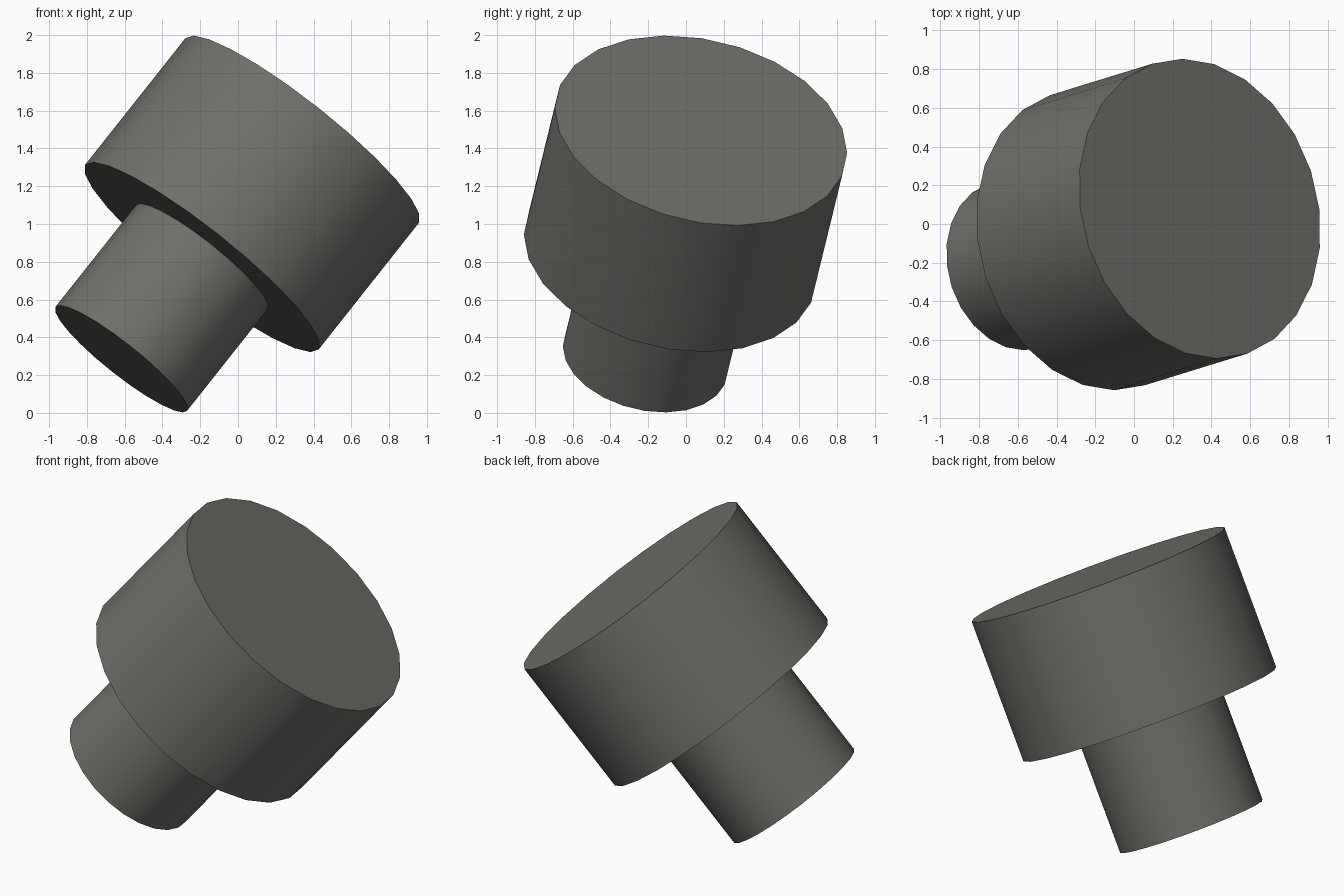
import bpy, bmesh, math
from mathutils import Vector, Matrix

if "Cube" in bpy.data.objects:
    bpy.data.objects.remove(bpy.data.objects["Cube"])

SIDES = 24
R_HEAD, R_STEM = 0.788, 0.444
H_STEM, H_HEAD = 0.70, 0.87

grey = bpy.data.materials.new("dark_warm_grey")
grey.diffuse_color = (0.155, 0.162, 0.142, 1)
grey.use_nodes = True
grey.node_tree.nodes["Principled BSDF"].inputs["Base Color"].default_value = grey.diffuse_color

# Tilted frame: the axis runs from the stem foot to the head top
axis = Vector((0.61, 0.188, 0.77)).normalized()
side = Vector((-0.57, -0.195, 0.505))
side = (side - axis * side.dot(axis)).normalized()
rot = Matrix((side, axis.cross(side), axis)).transposed().to_4x4()
frame = Matrix.Translation((-0.618, -0.216, 0.286)) @ rot

# Stepped knob: stem and wide head as one closed shell
bm = bmesh.new()
rings = []
for r, h in ((R_STEM, 0), (R_STEM, H_STEM), (R_HEAD, H_STEM), (R_HEAD, H_STEM + H_HEAD)):
    rings.append([bm.verts.new((r * math.cos(a), r * math.sin(a), h))
                  for a in (2 * math.pi * i / SIDES for i in range(SIDES))])
for low, high in zip(rings, rings[1:]):
    for i in range(SIDES):
        j = (i + 1) % SIDES
        bm.faces.new((low[i], low[j], high[j], high[i]))
bm.faces.new(rings[0][::-1])   # stem foot
bm.faces.new(rings[-1])        # head top
bm.transform(frame)
bmesh.ops.recalc_face_normals(bm, faces=bm.faces)

mesh = bpy.data.meshes.new("stepped_knob")
bm.to_mesh(mesh)
bm.free()
mesh.materials.append(grey)
knob = bpy.data.objects.new("stepped_knob", mesh)
bpy.context.collection.objects.link(knob)

# Smooth walls with crisp rims
bpy.context.view_layer.objects.active = knob
knob.select_set(True)
bpy.ops.object.shade_smooth_by_angle(angle=math.radians(30))
